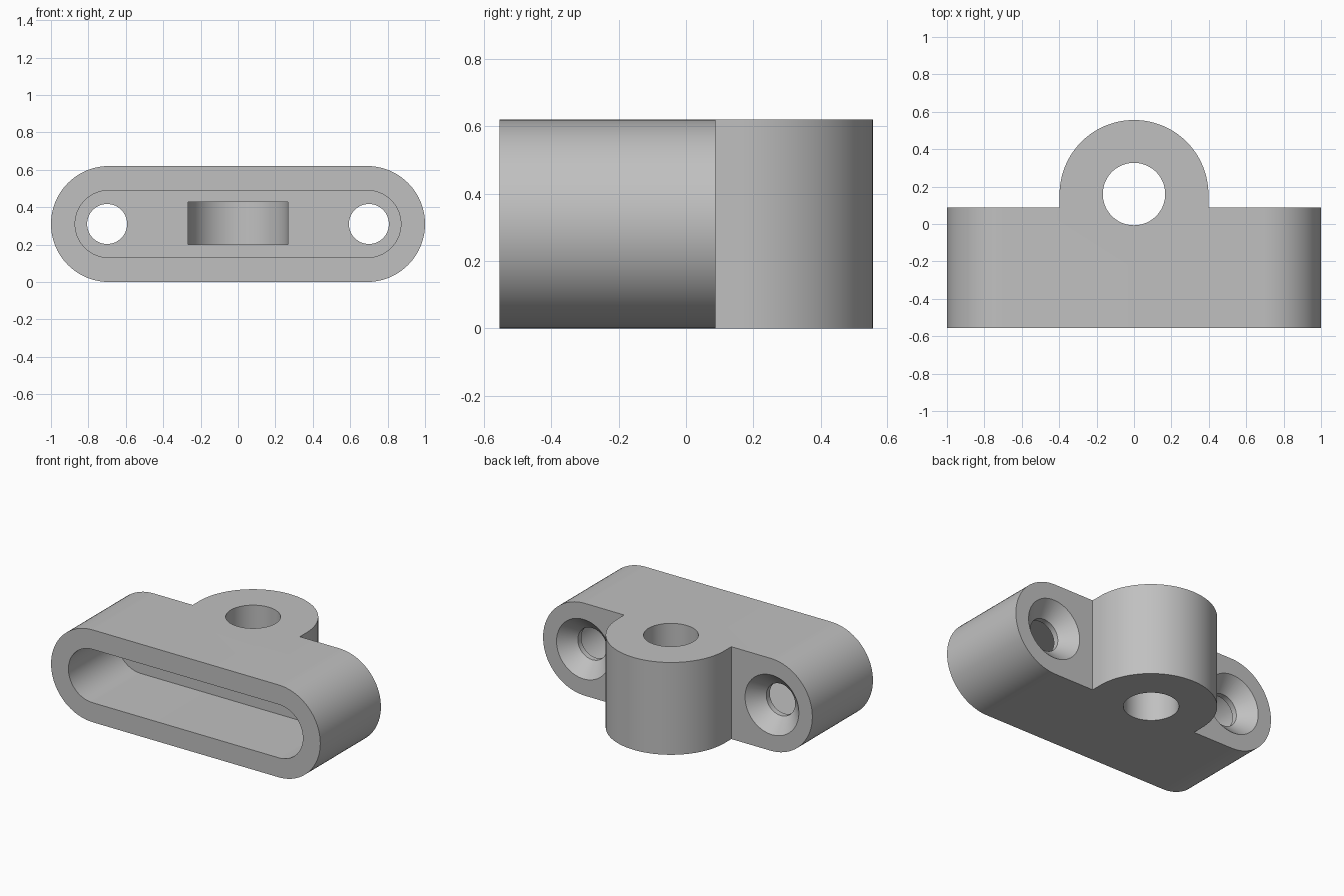
import bpy, bmesh, math

if "Cube" in bpy.data.objects:
    bpy.data.objects.remove(bpy.data.objects["Cube"], do_unlink=True)

MID = 0.31          # half height of the bracket
BACK = 0.088        # back plane of the body
FRONT = -0.555      # front plane of the body
FLOOR = -0.042      # floor of the front pocket
EYE = 0.158         # y of the eye axis

grey = bpy.data.materials.new("plain grey")
grey.use_nodes = True
grey.diffuse_color = (0.53, 0.53, 0.53, 1)
grey.node_tree.nodes["Principled BSDF"].inputs["Base Color"].default_value = (0.53, 0.53, 0.53, 1)


def arc(cx, cy, r, start, end, steps=40):
    return [(cx + r * math.cos(math.radians(start + (end - start) * i / steps)),
             cy + r * math.sin(math.radians(start + (end - start) * i / steps)))
            for i in range(steps + 1)]


def loft(name, rings):
    """Join matching rings of points into a closed solid."""
    bm = bmesh.new()
    loops = [[bm.verts.new(p) for p in ring] for ring in rings]
    for a, b in zip(loops, loops[1:]):
        for i in range(len(a)):
            j = (i + 1) % len(a)
            bm.faces.new((a[i], a[j], b[j], b[i]))
    bm.faces.new(loops[0])
    bm.faces.new(loops[-1])
    bmesh.ops.recalc_face_normals(bm, faces=bm.faces)
    mesh = bpy.data.meshes.new(name)
    bm.to_mesh(mesh)
    bm.free()
    mesh.materials.append(grey)
    obj = bpy.data.objects.new(name, mesh)
    bpy.context.collection.objects.link(obj)
    return obj


def along_y(name, outline, y0, y1):
    return loft(name, [[(x, y, z) for x, z in outline] for y in (y0, y1)])


def along_z(name, outline, z0, z1):
    return loft(name, [[(x, y, z) for x, y in outline] for z in (z0, z1)])


def slot(cx, r):
    return arc(cx, MID, r, -90, 90) + arc(-cx, MID, r, 90, 270)


def arch(r, y0):
    return [(-r, y0), (r, y0)] + arc(0, EYE, r, 0, 180, 64)


def combine(target, tool, operation):
    mod = target.modifiers.new(tool.name, "BOOLEAN")
    mod.operation = operation
    mod.solver = "EXACT"
    mod.object = tool
    bpy.context.view_layer.objects.active = target
    bpy.ops.object.modifier_apply(modifier=mod.name)
    bpy.data.objects.remove(tool, do_unlink=True)


# Rounded body with the eye boss at the back
bracket = along_y("bracket_body", slot(0.69, MID), FRONT, BACK)
combine(bracket, along_z("eye_boss", arch(0.398, 0.02), 0, 2 * MID), "UNION")

# Front pocket and the arched recess behind it
combine(bracket, along_y("pocket_cutter", slot(0.692, 0.179), FRONT - 0.1, FLOOR), "DIFFERENCE")
combine(bracket, along_z("recess_cutter", arch(0.267, FLOOR - 0.05), 0.2, 0.428), "DIFFERENCE")

# Vertical eye hole
combine(bracket, along_z("eye_cutter", arc(0, 0.16, 0.167, 0, 354, 59), -0.1, 0.8), "DIFFERENCE")

# Countersunk screw holes through the back wall
for side in (-1, 1):
    profile = [(FLOOR - 0.05, 0.107), (BACK - 0.093, 0.107), (BACK, 0.2), (BACK + 0.05, 0.2)]
    rings = [[(x, y, z) for x, z in arc(side * 0.7, MID, r, 0, 354, 59)] for y, r in profile]
    combine(bracket, loft("screw_cutter", rings), "DIFFERENCE")

bpy.ops.object.select_all(action="DESELECT")
bracket.select_set(True)
bpy.context.view_layer.objects.active = bracket
bpy.ops.object.shade_smooth_by_angle(angle=math.radians(30))
